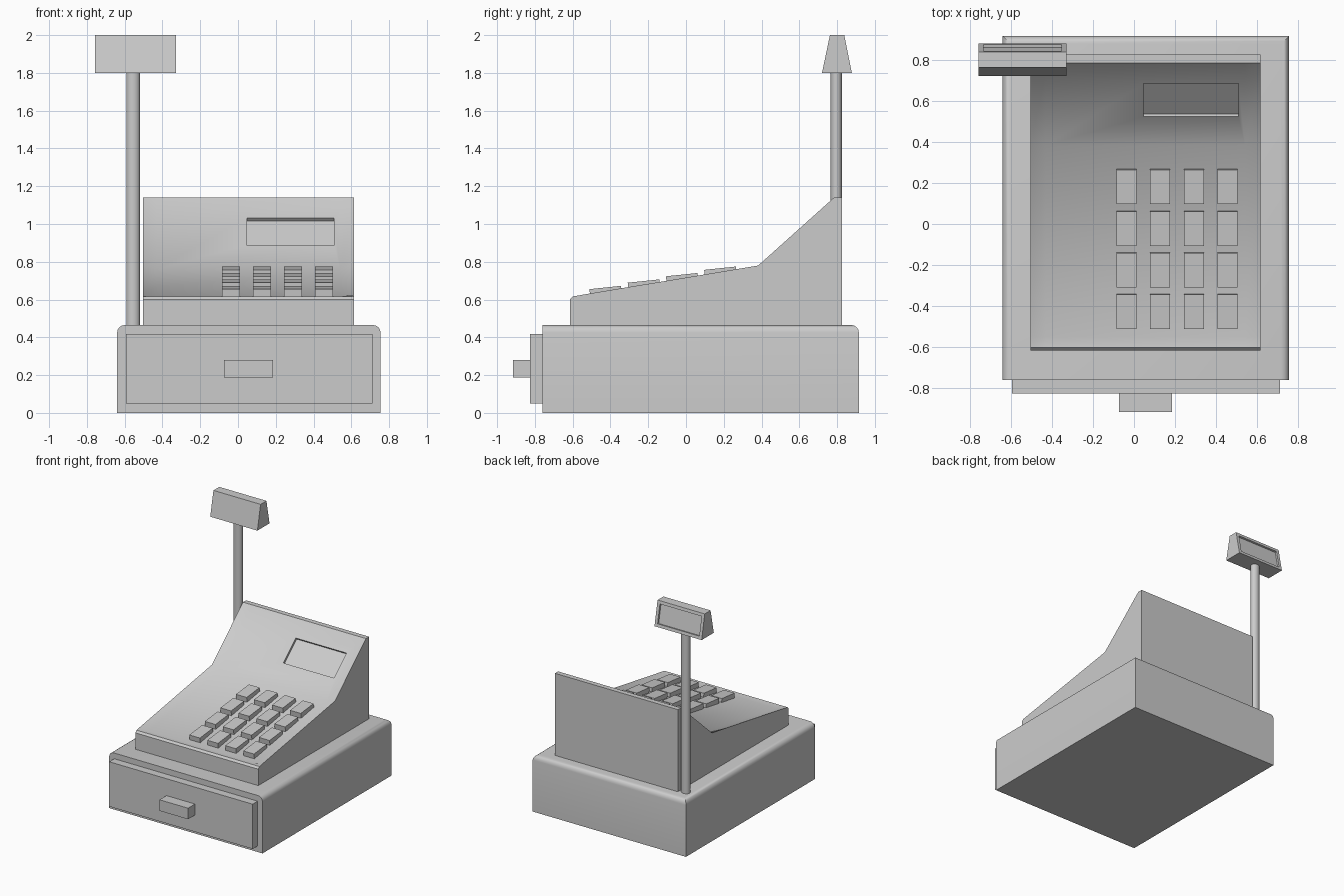
import bpy, bmesh, math
from mathutils import Matrix, Vector

if "Cube" in bpy.data.objects:
    bpy.data.objects.remove(bpy.data.objects["Cube"])


def finish(name, bm, angle=None):
    bmesh.ops.recalc_face_normals(bm, faces=bm.faces)
    mesh = bpy.data.meshes.new(name)
    bm.to_mesh(mesh)
    bm.free()
    ob = bpy.data.objects.new(name, mesh)
    bpy.context.collection.objects.link(ob)
    if angle:
        smooth(ob, angle)
    return ob


def smooth(ob, angle):
    bpy.ops.object.select_all(action='DESELECT')
    ob.select_set(True)
    bpy.context.view_layer.objects.active = ob
    bpy.ops.object.shade_smooth_by_angle(angle=math.radians(angle))


def box_bm(lo, hi, tilt=0.0):
    lo, hi = Vector(lo), Vector(hi)
    bm = bmesh.new()
    m = (Matrix.Translation((lo + hi) / 2) @ Matrix.Rotation(tilt, 4, 'X')
         @ Matrix.Diagonal((*(hi - lo), 1)))
    bmesh.ops.create_cube(bm, size=1, matrix=m)
    return bm


def loft_x(sections):
    """Skin matching (x, [(y, z), ...]) sections and cap both ends."""
    bm = bmesh.new()
    rings = [[bm.verts.new((x, y, z)) for y, z in pts] for x, pts in sections]
    n = len(rings[0])
    for a, b in zip(rings, rings[1:]):
        for i in range(n):
            j = (i + 1) % n
            bm.faces.new((a[i], a[j], b[j], b[i]))
    bm.faces.new(rings[0])
    bm.faces.new(rings[-1][::-1])
    return bm


# Base cabinet, rounded along the top on both sides and the back
bm = box_bm((-0.64, -0.76, 0), (0.755, 0.915, 0.465))
top_edges = [e for e in bm.edges
             if all(v.co.z > 0.4 for v in e.verts)
             and not all(v.co.y < 0 for v in e.verts)]
bmesh.ops.bevel(bm, geom=top_edges, offset=0.04, segments=4, profile=0.5,
                affect='EDGES')
finish("base_cabinet", bm, 35)

# Drawer front and handle
finish("drawer_front", box_bm((-0.594, -0.825, 0.05), (0.711, -0.755, 0.418)))
finish("drawer_handle", box_bm((-0.074, -0.915, 0.188), (0.186, -0.82, 0.279)))


# Console body with a slightly dished keyboard and screen slope
def console_profile(d):
    return [(-0.615, 0.46), (-0.615, 0.60), (-0.60, 0.616), (-0.55, 0.625 - d),
            (0.382, 0.78 - d), (0.73, 1.092 - d), (0.784, 1.14),
            (0.825, 1.14), (0.825, 0.46)]


body = finish("console_body", loft_x([
    (-0.504, console_profile(0)), (-0.43, console_profile(0.018)),
    (0.54, console_profile(0.018)), (0.615, console_profile(0))]))

# Screen recess cut square to the slope
slope = math.atan(0.895)
normal = Vector((0, -math.sin(slope), math.cos(slope)))
centre = Vector((0.278, 0.602, 0.96)) + normal * 0.03
half = Vector((0.231, 0.108, 0.05))
cutter = finish("screen_cutter", box_bm(centre - half, centre + half, slope))
cutter.hide_render = True
mod = body.modifiers.new("screen_recess", 'BOOLEAN')
mod.operation = 'DIFFERENCE'
mod.solver = 'EXACT'
mod.object = cutter
bpy.context.view_layer.objects.active = body
bpy.ops.object.modifier_apply(modifier=mod.name)
bpy.data.objects.remove(cutter)
smooth(body, 40)

# Keypad, four by four
for row in range(4):
    for col in range(4):
        c = Vector((-0.037 + 0.164 * col, -0.425 + 0.2025 * row,
                    0.639 + 0.034 * row))
        h = Vector((0.0485, 0.084, 0.025))
        finish(f"key_{row + 1}_{col + 1}",
               box_bm(c - h, c + h, math.atan(0.105)))

# Pole for the customer display
bm = bmesh.new()
bmesh.ops.create_cone(
    bm, cap_ends=True, segments=20, radius1=1, radius2=1, depth=1,
    matrix=Matrix.Translation((-0.555, 0.796, 1.13))
    @ Matrix.Diagonal((0.036, 0.03, 1.36, 1)))
finish("display_pole", bm, 40)

# Tapered customer display with a recessed screen at the back
taper = [(0.72, 1.8), (0.762, 2.0), (0.838, 2.0), (0.878, 1.8)]
bm = loft_x([(-0.757, taper), (-0.328, taper)])
bmesh.ops.recalc_face_normals(bm, faces=bm.faces)
bm.normal_update()
back = max(bm.faces, key=lambda f: f.normal.y)
bmesh.ops.inset_individual(bm, faces=[back], thickness=0.035)
rim = bmesh.ops.extrude_discrete_faces(bm, faces=[back])["faces"]
push = rim[0].normal * -0.015
bmesh.ops.translate(bm, verts=rim[0].verts[:], vec=push)
finish("customer_display", bm)
